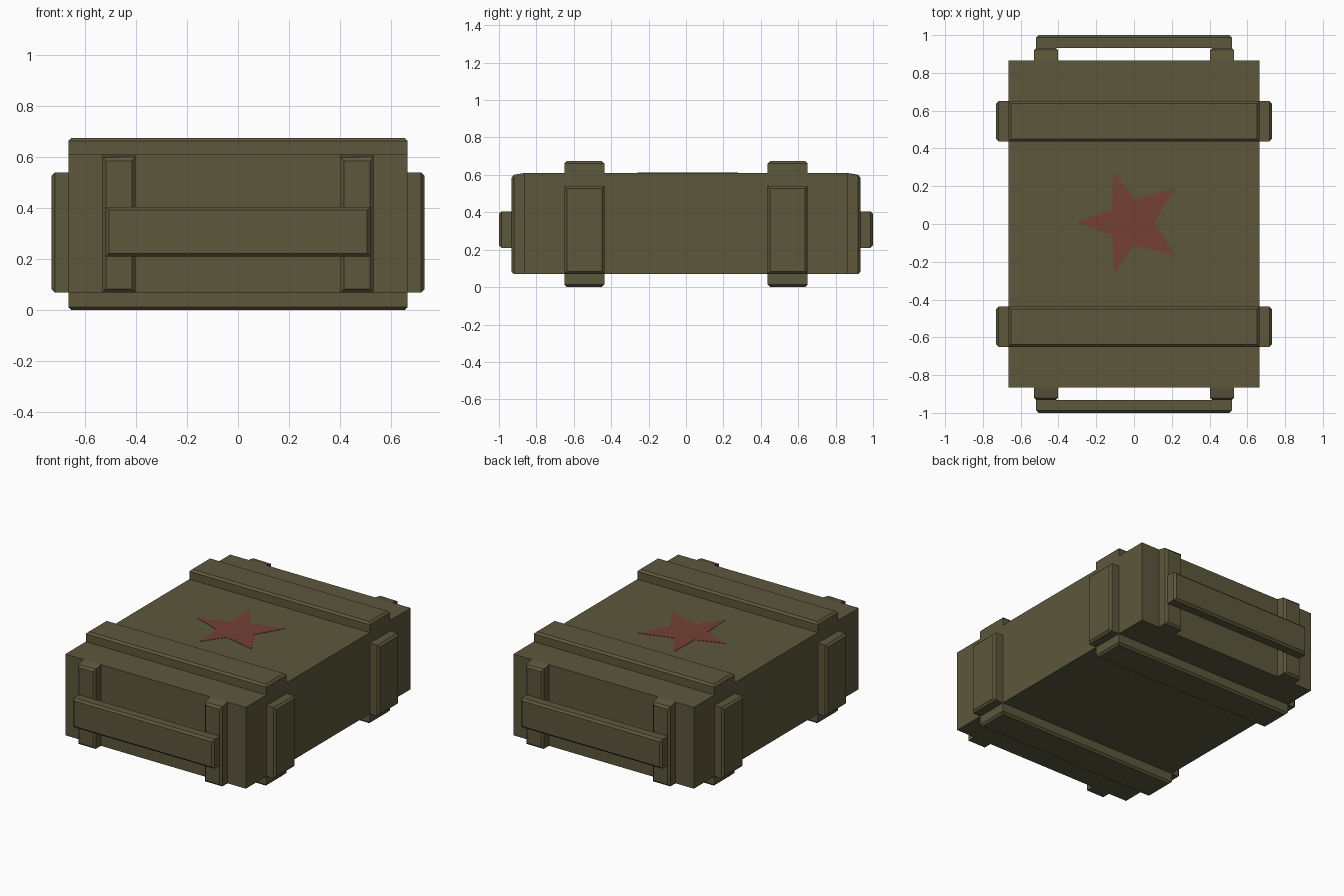
import bpy, bmesh
from mathutils import Vector

if "Cube" in bpy.data.objects:
    bpy.data.objects.remove(bpy.data.objects["Cube"])


def material(name, rgb):
    m = bpy.data.materials.new(name)
    m.diffuse_color = (*rgb, 1)
    m.use_nodes = True
    m.node_tree.nodes["Principled BSDF"].inputs["Base Color"].default_value = m.diffuse_color
    return m


olive = material("olive paint", (0.107, 0.0953, 0.0452))
red = material("faded red paint", (0.178, 0.051, 0.034))


def finish(name, bm, mat):
    bmesh.ops.recalc_face_normals(bm, faces=bm.faces)
    me = bpy.data.meshes.new(name)
    bm.to_mesh(me)
    bm.free()
    me.materials.append(mat)
    ob = bpy.data.objects.new(name, me)
    bpy.context.collection.objects.link(ob)


def block(name, a, b, outward=None, bevel=0.013, taper=0.0):
    """Box between two corners; the rim of its outward face is chamfered."""
    bm = bmesh.new()
    bmesh.ops.create_cube(bm, size=1)
    for v in bm.verts:
        v.co = Vector([(a[i] + b[i]) / 2 + v.co[i] * abs(b[i] - a[i]) for i in range(3)])
    if outward:
        bm.normal_update()
        face = max(bm.faces, key=lambda f: f.normal.dot(Vector(outward)))
        top = max(v.co.z for v in bm.verts)
        for v in face.verts:
            if v.co.z > top - 1e-4:
                v.co.z -= taper
        bmesh.ops.bevel(bm, geom=list(face.edges), offset=bevel,
                        segments=1, affect='EDGES')
    finish(name, bm, mat=olive)


# Crate body
block("crate_body", (-0.664, -0.866, 0.07), (0.664, 0.866, 0.61))

for s, end in ((-1, "front"), (1, "back")):
    y0, y1 = s * 0.437, s * 0.65
    # Battens wrapped around the crate
    block(f"top_batten_{end}", (-0.664, y0, 0.61), (0.664, y1, 0.675), (0, 0, 1))
    block(f"bottom_batten_{end}", (-0.664, y0, 0.005 - 0.005), (0.664, y1, 0.07), (0, 0, -1))
    for t, side in ((-1, "left"), (1, "right")):
        block(f"side_batten_{end}_{side}", (t * 0.664, y0, 0.07), (t * 0.73, y1, 0.54), (t, 0, 0))
        # Upright posts carrying the handle
        block(f"handle_post_{end}_{side}", (t * 0.402, s * 0.866, 0.07),
              (t * 0.53, s * 0.933, 0.61), (0, s, 0), taper=0.012)
    # Handle bar
    block(f"handle_{end}", (-0.518, s * 0.933, 0.21), (0.518, s * 1.0, 0.405), (0, s, 0))

# Painted star: slightly uneven, as a thin plate on the lid
points = [(-0.305, 0.01), (-0.116, 0.074), (-0.11, 0.278), (0.005, 0.127), (0.215, 0.19),
          (0.11, 0.01), (0.215, -0.165), (0.0, -0.114), (-0.105, -0.26), (-0.116, -0.06)]
bm = bmesh.new()
star = bm.faces.new([bm.verts.new((x, y, 0.608)) for x, y in points])
rim = bmesh.ops.extrude_face_region(bm, geom=[star])
bmesh.ops.translate(bm, vec=(0, 0, 0.004),
                    verts=[g for g in rim["geom"] if isinstance(g, bmesh.types.BMVert)])
finish("painted_star", bm, red)
